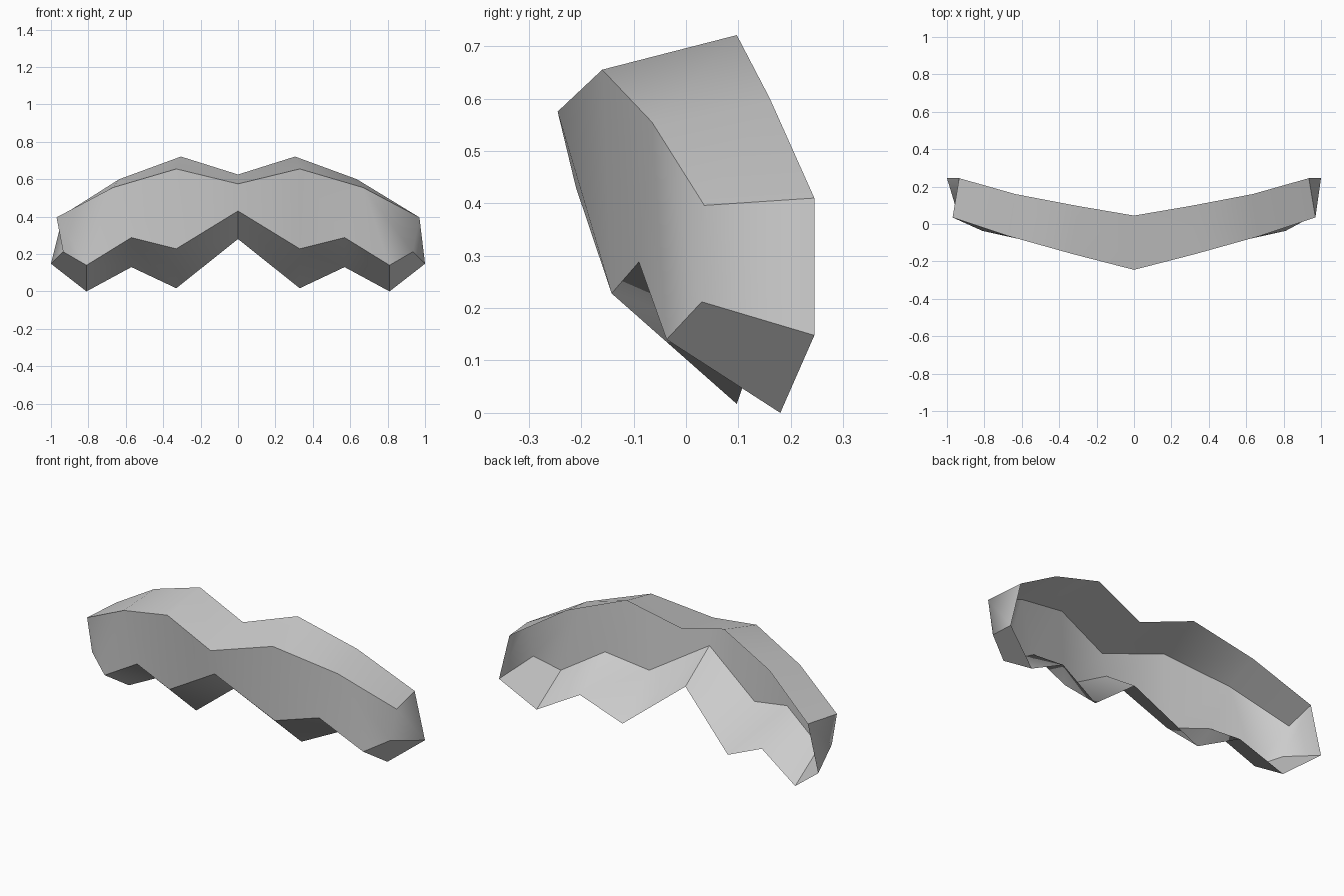
import bpy
import bmesh
from mathutils import Vector

cube = bpy.data.objects.get("Cube")
if cube:
    bpy.data.objects.remove(cube)

# Half outlines from the centre to the tip: front rim and open back rim
front_top = [(0, -.245, .575), (.33, -.16, .655), (.67, -.065, .555), (.97, .035, .396)]
back_top = [(0, .045, .625), (.305, .097, .721), (.635, .16, .60), (.935, .245, .41)]
front_low = [(0, -.21, .43), (.33, -.142, .228), (.57, -.09, .288), (.81, -.037, .14), (.935, .03, .212)]
back_low = [(0, .005, .28), (.33, .097, .017), (.57, .135, .13), (.81, .18, 0), (1, .245, .148)]

bm = bmesh.new()
verts = {}
group = {}


def vert(p, side):
    key = (p[0] * side, p[1], p[2])
    if key not in verts:
        verts[key] = bm.verts.new(key)
    return verts[key]


def face(points, side, name):
    corners = [vert(p, side) for p in points]
    f = bm.faces.new(corners if side > 0 else corners[::-1])
    f.smooth = True
    group[f] = name


def strip(a, b, side, names):
    """Quads between two rows of points."""
    for i, name in enumerate(names):
        face((a[i], b[i], b[i + 1], a[i + 1]), side, name)


T, B, K, L = front_top, front_low, back_top, back_low
for side in (1, -1):
    # Front wall, wrapping smoothly round to the tip
    strip(T, B, side, ["wall"] * 2)
    face((T[2], B[2], B[3]), side, "wall")
    face((T[2], B[3], B[4], T[3]), side, "wall")
    face((T[3], B[4], L[4], K[3]), side, "wall")
    # Top and lower walls
    strip(K, T, side, ["top"] * 3)
    strip(B, L, side, [("low", side)] * 3 + [("tip", side)])

# Hard edges where one wall meets another
for e in bm.edges:
    e.smooth = len({group[f] for f in e.link_faces}) < 2

mesh = bpy.data.meshes.new("curved_shell")
bm.to_mesh(mesh)
bm.free()
shell = bpy.data.objects.new("curved_shell", mesh)
bpy.context.collection.objects.link(shell)

# Plain grey
grey = bpy.data.materials.new("light_grey")
grey.use_nodes = True
colour = (.6, .6, .6, 1)
grey.diffuse_color = colour
grey.node_tree.nodes["Principled BSDF"].inputs["Base Color"].default_value = colour
mesh.materials.append(grey)
